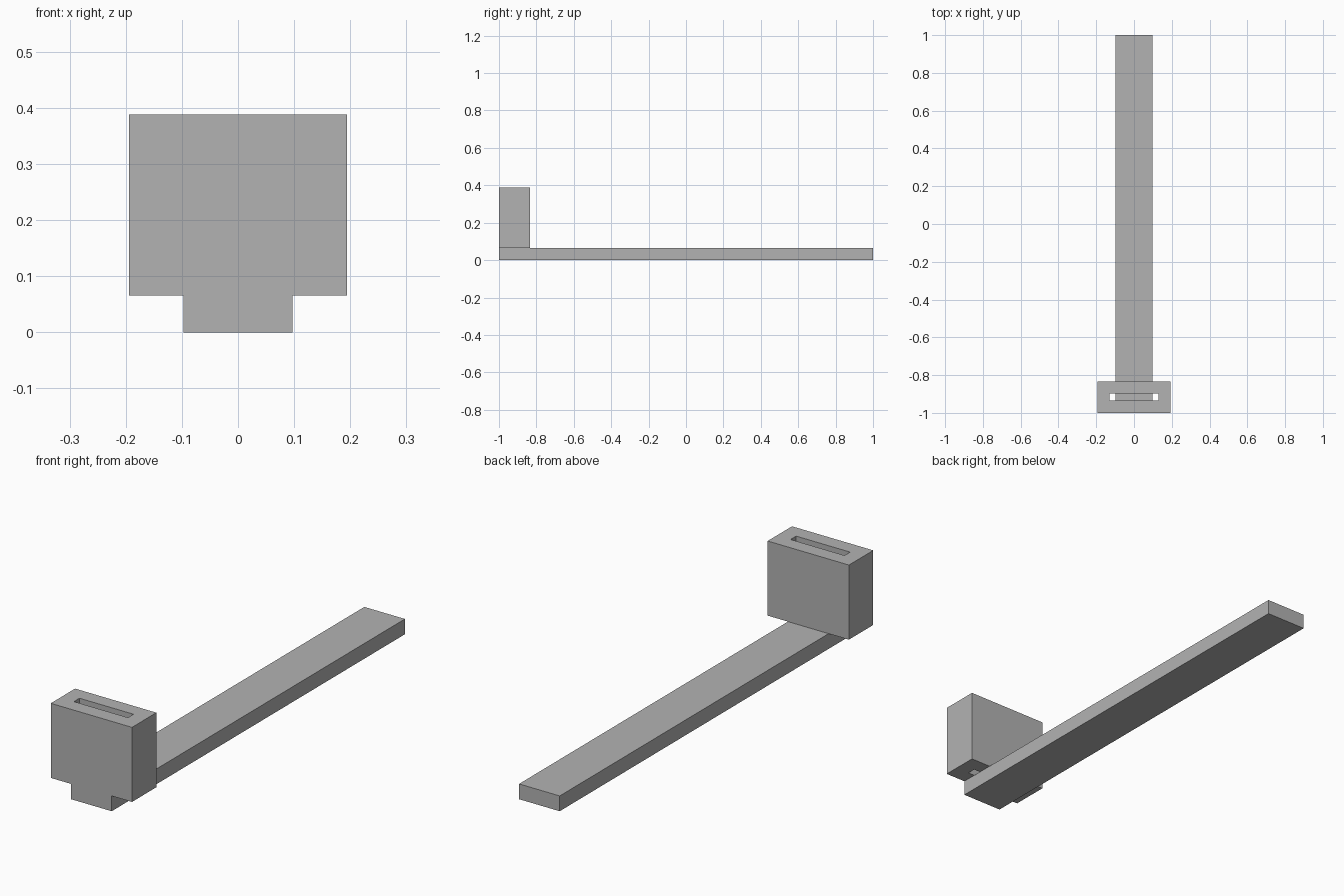
import bpy
import bmesh

cube = bpy.data.objects.get("Cube")
if cube:
    bpy.data.objects.remove(cube, do_unlink=True)

grey = bpy.data.materials.new("plain grey")
grey.use_nodes = True
colour = (0.45, 0.45, 0.45, 1)
grey.diffuse_color = colour
grey.node_tree.nodes["Principled BSDF"].inputs["Base Color"].default_value = colour


def finish(name, bm):
    bmesh.ops.recalc_face_normals(bm, faces=bm.faces)
    mesh = bpy.data.meshes.new(name)
    bm.to_mesh(mesh)
    bm.free()
    mesh.materials.append(grey)
    obj = bpy.data.objects.new(name, mesh)
    bpy.context.collection.objects.link(obj)
    return obj


def ring(bm, half_x, y0, y1, z):
    corners = ((-half_x, y0), (half_x, y0), (half_x, y1), (-half_x, y1))
    return [bm.verts.new((x, y, z)) for x, y in corners]


def bridge(bm, a, b):
    for i in range(4):
        j = (i + 1) % 4
        bm.faces.new((a[i], a[j], b[j], b[i]))


BASE_TOP, BLOCK_TOP = 0.066, 0.388

# Long flat bar
bm = bmesh.new()
low = ring(bm, 0.097, -1, 1, 0)
high = ring(bm, 0.097, -1, 1, BASE_TOP)
bridge(bm, low, high)
bm.faces.new(low)
bm.faces.new(high)
finish("long_bar", bm)

# Upright block with a slot running down through it
bm = bmesh.new()
outer = [ring(bm, 0.194, -1, -0.834, z) for z in (BASE_TOP, BLOCK_TOP)]
inner = [ring(bm, 0.129, -0.935, -0.897, z) for z in (BASE_TOP, BLOCK_TOP)]
bridge(bm, *outer)
bridge(bm, *inner)
for o, i in zip(outer, inner):
    bridge(bm, o, i)
finish("slotted_block", bm)
